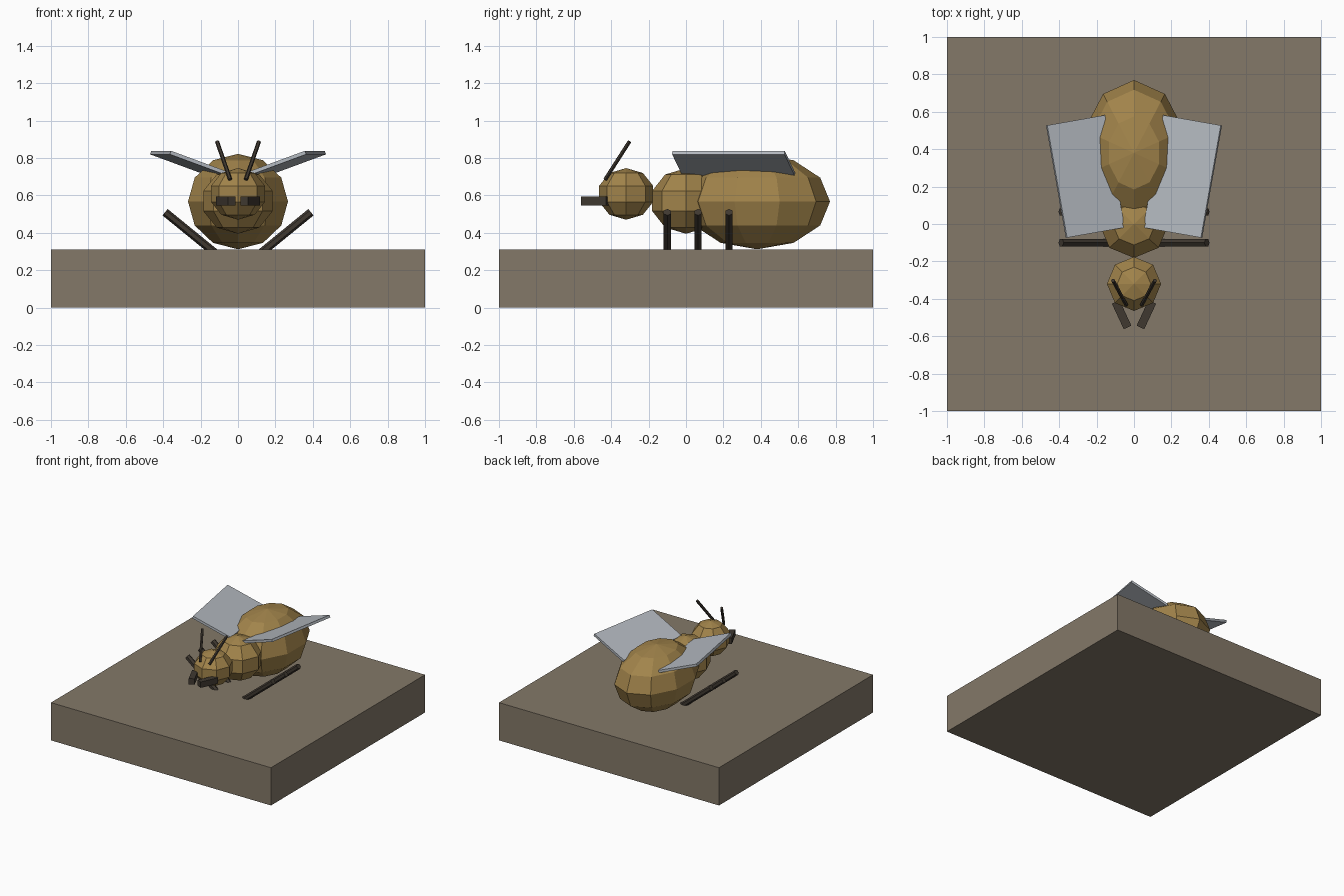
import bpy
from math import radians
from mathutils import Vector

if "Cube" in bpy.data.objects:
    bpy.data.objects.remove(bpy.data.objects["Cube"])


def material(name, rgb):
    m = bpy.data.materials.new(name)
    m.diffuse_color = (*rgb, 1)
    m.use_nodes = True
    m.node_tree.nodes["Principled BSDF"].inputs["Base Color"].default_value = m.diffuse_color
    return m


GOLD = material("gold", (0.36, 0.23, 0.07))
STONE = material("stone", (0.23, 0.19, 0.14))
PALE = material("pale", (0.45, 0.48, 0.52))
DARK = material("dark", (0.05, 0.04, 0.03))


def finish(name, mat):
    ob = bpy.context.object
    ob.name = name
    ob.data.materials.append(mat)
    return ob


def box(name, loc, size, mat, rot=(0, 0, 0)):
    bpy.ops.mesh.primitive_cube_add(size=1, location=loc, rotation=[radians(a) for a in rot])
    bpy.context.object.scale = size
    return finish(name, mat)


def ball(name, loc, radii, segments, rings):
    bpy.ops.mesh.primitive_uv_sphere_add(segments=segments, ring_count=rings, radius=1, location=loc)
    bpy.context.object.scale = radii
    return finish(name, GOLD)


def rod(name, a, b, radius, sides=6):
    a, b = Vector(a), Vector(b)
    d = b - a
    bpy.ops.mesh.primitive_cylinder_add(vertices=sides, radius=radius, depth=d.length,
                                        location=(a + b) / 2,
                                        rotation=d.to_track_quat('Z', 'Y').to_euler())
    return finish(name, DARK)


# Base slab
box("base", (0, 0, 0.155), (2, 2, 0.31), STONE)

# Body
ball("abdomen", (0, 0.38, 0.567), (0.281, 0.39, 0.255), 10, 6)
ball("thorax", (0, 0, 0.57), (0.195, 0.19, 0.175), 8, 5)
ball("head", (0, -0.32, 0.608), (0.152, 0.152, 0.138), 8, 5)

for side, s in (("left", -1), ("right", 1)):
    # Wings, tilted up and swept outwards
    box(f"{side}_wing", (s * 0.26, 0.254, 0.772), (0.333, 0.61, 0.02), PALE,
        (0, -20 * s, -10 * s))
    # Legs
    for i, y in enumerate((-0.10, 0.065, 0.23)):
        rod(f"{side}_leg_{i + 1}", (s * 0.125, y, 0.294), (s * 0.39, y, 0.51), 0.022)
    # Antennae
    rod(f"{side}_antenna", (s * 0.042, -0.432, 0.685), (s * 0.112, -0.302, 0.888), 0.011)
    # Mandibles
    box(f"{side}_mandible", (s * 0.066, -0.485, 0.57), (0.045, 0.15, 0.048), DARK,
        (0, 0, -25 * s))
